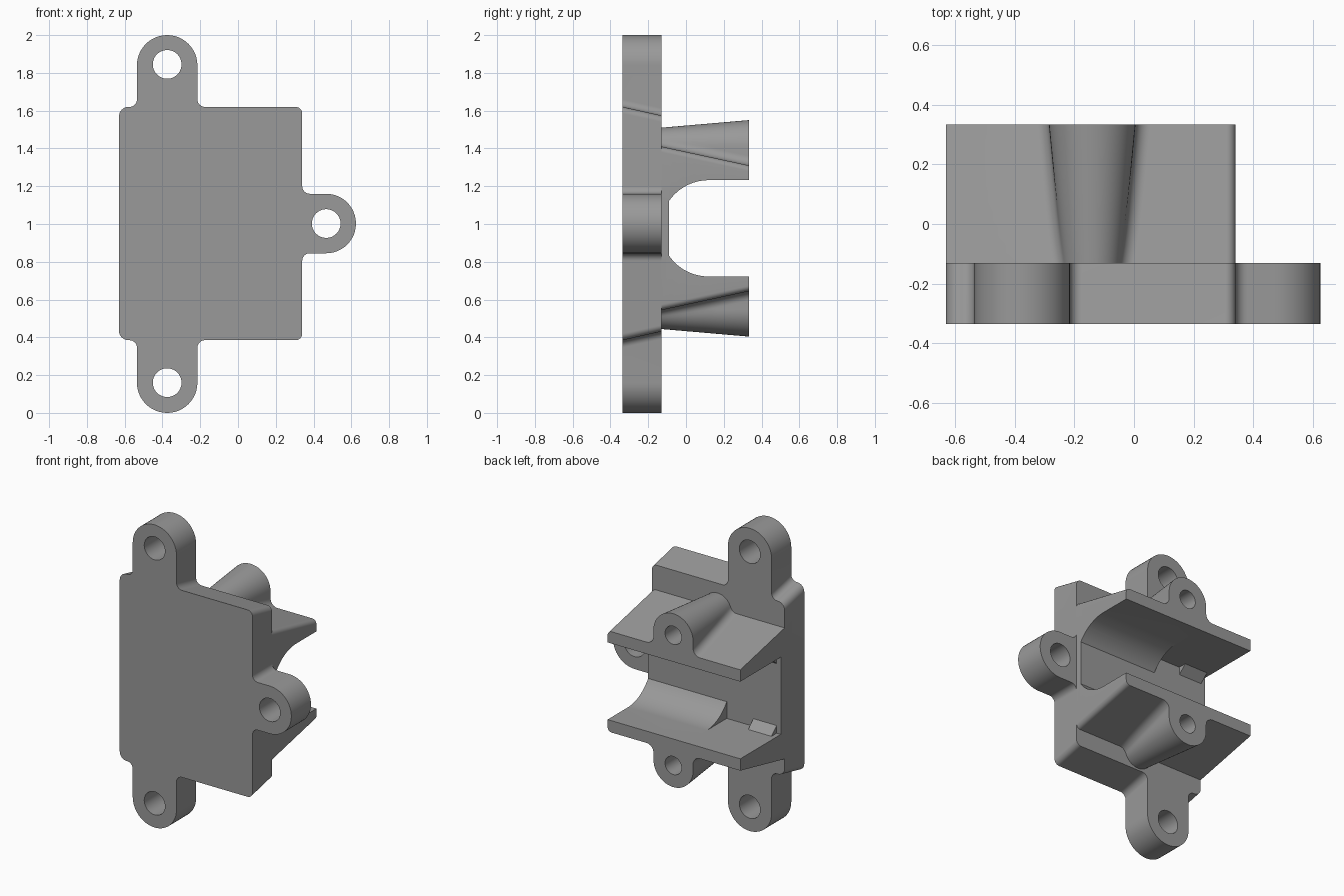
import bpy, bmesh
from math import sin, cos, pi, radians, sqrt, atan2, acos

if "Cube" in bpy.data.objects:
    bpy.data.objects.remove(bpy.data.objects["Cube"])

grey = bpy.data.materials.new("mid grey")
grey.diffuse_color = (0.32, 0.32, 0.32, 1)
grey.use_nodes = True
grey.node_tree.nodes["Principled BSDF"].inputs["Base Color"].default_value = grey.diffuse_color
ZC = 0.977                      # height of the cradle axis
FRONT, SEAM, BACK = -0.335, -0.13, 0.333


def loft(name, rings):
    """Closed solid through rings of matching 3D points."""
    bm = bmesh.new()
    vs = [[bm.verts.new(p) for p in r] for r in rings]
    n = len(vs[0])
    for a, b in zip(vs, vs[1:]):
        for i in range(n):
            j = (i + 1) % n
            bm.faces.new((a[i], a[j], b[j], b[i]))
    bm.faces.new(vs[0][::-1])
    bm.faces.new(vs[-1])
    bmesh.ops.recalc_face_normals(bm, faces=bm.faces)
    me = bpy.data.meshes.new(name)
    bm.to_mesh(me)
    bm.free()
    ob = bpy.data.objects.new(name, me)
    bpy.context.collection.objects.link(ob)
    me.materials.append(grey)
    return ob


def arc(x, z, r, a0, a1, n=8):
    return [(x + r * cos(radians(a0 + (a1 - a0) * i / n)),
             z + r * sin(radians(a0 + (a1 - a0) * i / n))) for i in range(n + 1)]


def along_y(pts, y):
    return [(x, y, z) for x, z in pts]


def along_x(name, pts, x0, x1):
    return loft(name, [[(x, y, z) for y, z in pts] for x in (x0, x1)])


def cylinder(x, z, r, y0, y1):
    ring = arc(x, z, r, 0, 360, 48)[:-1]
    return loft("hole_cutter", [along_y(ring, y0), along_y(ring, y1)])


def cut(ob, cutter):
    m = ob.modifiers.new("cut", 'BOOLEAN')
    m.operation, m.solver, m.object = 'DIFFERENCE', 'EXACT', cutter
    bpy.context.view_layer.objects.active = ob
    bpy.ops.object.modifier_apply(modifier=m.name)
    bpy.data.objects.remove(cutter)


def smooth(ob):
    bpy.ops.object.select_all(action='DESELECT')
    ob.select_set(True)
    bpy.context.view_layer.objects.active = ob
    bpy.ops.object.shade_smooth_by_angle(angle=radians(30))


# Mounting plate with three ears; its top and bottom edges are drafted
def plate_outline(d):
    t, b, L, R, f = 1.62 - d, 0.385 + d, -0.63, 0.34, 0.04
    el, er, er_r = -0.535, -0.215, 0.16
    pts = arc(L + .05, t - .05, .05, 180, 90)
    pts += arc(el - f, t + f, f, 270, 360)
    pts += arc(-0.375, 1.84, er_r, 180, 0, 24)
    pts += arc(er + f, t + f, f, 180, 270)
    pts += arc(R - .035, t - .035, .035, 90, 0)
    pts += arc(R + f, 1.16 + f, f, 180, 270)
    pts += arc(0.467, 1.0025, 0.1575, 90, -90, 24)
    pts += arc(R + f, 0.845 - f, f, 90, 180)
    pts += arc(R - .035, b + .035, .035, 0, -90)
    pts += arc(er + f, b - f, f, 90, 180)
    pts += arc(-0.375, 0.16, er_r, 0, -180, 24)
    pts += arc(el - f, b - f, f, 0, 90)
    pts += arc(L + .05, b + .05, .05, 270, 180)
    return pts


plate = loft("mounting_plate", [along_y(plate_outline(0), FRONT),
                                along_y(plate_outline(0.046), SEAM)])
for x, z in ((-0.375, 1.845), (-0.375, 0.16), (0.467, 1.0025)):
    cut(plate, cylinder(x, z, 0.076, -0.6, 0.0))
smooth(plate)


# Clamp body: two tapering arms, each with a flared screw boss
def clamp_outline(y):
    t = (y - SEAM) / (BACK - SEAM)
    za, zb, r = 0.433 - 0.1 * t, 0.433 - 0.005 * t, 0.1 + 0.045 * t
    cx, f = -0.14, 0.05
    h = max(0, za + f - zb)
    dx = sqrt((r + f) ** 2 - h * h)
    a = math_deg(atan2(h, dx))
    half = [(-0.63, za)]
    half += arc(cx - dx, za + f, f, 270, 360 - a)
    half += arc(cx, zb, r, 180 - a, a, 24)
    half += arc(cx + dx, za + f, f, 180 + a, 270)
    half += arc(0.34 - .03, za - .03, .03, 90, 0)
    return ([(x, ZC + z) for x, z in half] +
            [(x, ZC - z) for x, z in reversed(half)])


def math_deg(a):
    return a * 180 / pi


steps = [-0.2] + [SEAM + (BACK - SEAM) * i / 8 for i in range(9)]
clamp = loft("clamp_body", [along_y(clamp_outline(y), y) for y in steps])

# Round-cornered cradle on one side, square pocket on the other
R, CY, FLOOR = 0.255, 0.12, -0.09
a = math_deg(acos((CY - FLOOR) / R))
cradle = (arc(CY, ZC, R, 90, 180 - a, 14) + arc(CY, ZC, R, 180 + a, 270, 14)
          + [(0.6, ZC - R), (0.6, ZC + R)])
cut(clamp, along_x("cradle_cutter", cradle, -0.24, 0.8))
pocket = [(FLOOR, ZC - R), (0.6, ZC - R), (0.6, ZC + R), (FLOOR, ZC + R)]
cut(clamp, along_x("pocket_cutter", pocket, -0.9, -0.235))

# Blind screw holes in the bosses
for s in (1, -1):
    cut(clamp, cylinder(-0.14, ZC + s * 0.43, 0.06, -0.07, 0.6))
smooth(clamp)

# Small ramp stops in the pocket corners
for name, s in (("upper_stop", 1), ("lower_stop", -1)):
    prof = [(-0.035, R), (-0.035, R + .02), (-0.11, R + .02), (-0.11, R - .055), (-0.095, R - .055)]
    along_x(name, [(y, ZC + s * z) for y, z in prof], -0.6, -0.43)
